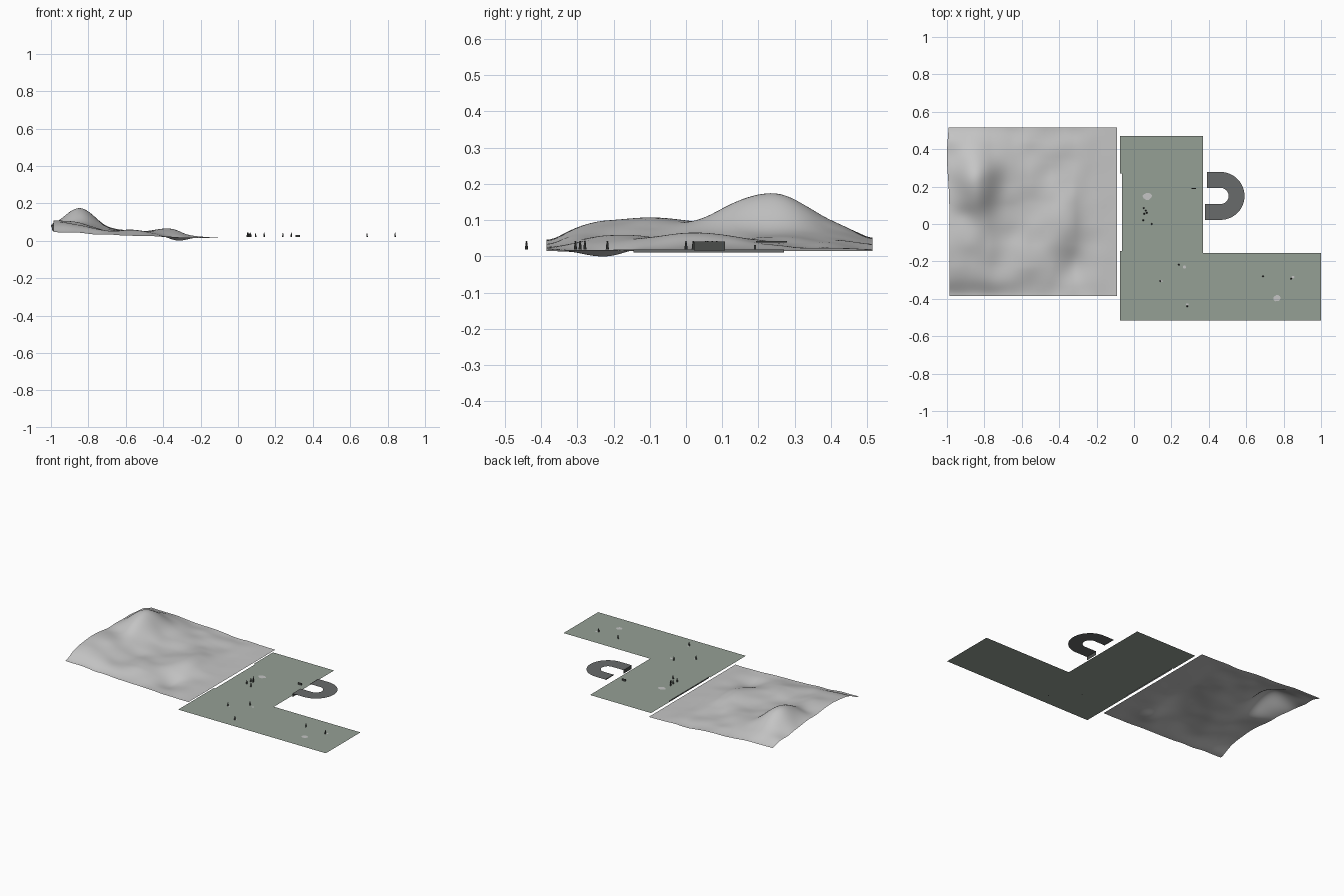
import bpy, bmesh, math, random
from mathutils import Vector, noise

if "Cube" in bpy.data.objects:
    bpy.data.objects.remove(bpy.data.objects["Cube"])

random.seed(4)
GROUND = 0.019
DECK = 0.041


def material(name, rgb):
    m = bpy.data.materials.new(name)
    m.diffuse_color = (*rgb, 1)
    m.use_nodes = True
    m.node_tree.nodes["Principled BSDF"].inputs["Base Color"].default_value = m.diffuse_color
    return m


ROCK = material("light_grey", (0.56, 0.56, 0.56))
GREEN = material("sage_green", (0.30, 0.35, 0.30))
ASPHALT = material("dark_grey", (0.14, 0.145, 0.145))
DARK = material("charcoal", (0.07, 0.075, 0.07))


def finish(name, bm, mat):
    me = bpy.data.meshes.new(name)
    bm.to_mesh(me)
    bm.free()
    me.materials.append(mat)
    ob = bpy.data.objects.new(name, me)
    bpy.context.collection.objects.link(ob)
    return ob


def sheet(name, pts, mat):
    """One flat face through the given 3D points."""
    bm = bmesh.new()
    bm.faces.new([bm.verts.new(p) for p in pts])
    return finish(name, bm, mat)


def wall(name, x, y0, y1, z0, z1, mat):
    """Upright sheet facing +x."""
    return sheet(name, [(x, y0, z0), (x, y1, z0), (x, y1, z1), (x, y0, z1)], mat)


# Rolling hillside: sloping base, hills and hollows (cx, cy, sx, sy, height)
BUMPS = [(-0.84, 0.235, 0.078, 0.12, 0.108),
         (-0.92, -0.12, 0.10, 0.16, 0.036),
         (-0.38, 0.01, 0.07, 0.13, 0.034),
         (-0.31, -0.22, 0.08, 0.08, -0.026),
         (-0.55, -0.18, 0.08, 0.07, 0.012),
         (-0.58, 0.28, 0.10, 0.09, 0.010),
         (-0.92, 0.05, 0.05, 0.04, -0.012)]


def height(x, y):
    t = min(1, max(0, (x + 1) / 0.91))
    z = 0.018 + 0.06 * (1 - t) ** 1.2
    fade = min(1, (1 - t) * 4)
    for cx, cy, sx, sy, h in BUMPS:
        z += fade * h * math.exp(-((x - cx) / sx) ** 2 / 2 - ((y - cy) / sy) ** 2 / 2)
    z -= 0.032 * (1 - t) * math.exp(-((y + 0.385) / 0.06) ** 2)
    z -= 0.022 * (1 - t) * math.exp(-((y - 0.515) / 0.06) ** 2)
    z += fade * 0.008 * noise.noise(Vector((x * 9, y * 9, 2.5)))
    return max(0, z)


N = 80
bm = bmesh.new()
rows = []
for j in range(N + 1):
    y = -0.385 + 0.9 * j / N
    left = -0.987 - 0.013 * math.exp(-((y - 0.36) / 0.15) ** 2)
    row = []
    for i in range(N + 1):
        x = left + (-0.09 - left) * i / N
        row.append(bm.verts.new((x, y, height(x, y))))
    rows.append(row)
low = min(v.co.z for r in rows for v in r)
for r in rows:
    for v in r:
        v.co.z -= low
for j in range(N):
    for i in range(N):
        f = bm.faces.new((rows[j][i], rows[j][i + 1], rows[j + 1][i + 1], rows[j + 1][i]))
        f.smooth = True
finish("hillside", bm, ROCK)

# L-shaped lawn with a shallow notch on its left edge
outline = [(-0.075, -0.515), (1, -0.515), (1, -0.155), (0.37, -0.155), (0.37, 0.47),
           (-0.075, 0.47), (-0.075, 0.27), (-0.065, 0.27), (-0.065, -0.145), (-0.075, -0.145)]
sheet("lawn", [(x, y, GROUND) for x, y in outline], GREEN)
wall("notch_step", -0.065, -0.145, 0.27, 0.011, GROUND, ASPHALT)

# U-shaped raised road
CX, CY, R_OUT, R_IN, SEG = 0.463, 0.15, 0.128, 0.043, 24
bm = bmesh.new()
pairs = []


def road_pair(x, c, s):
    pairs.append([bm.verts.new((x + r * c, CY + r * s, DECK)) for r in (R_IN, R_OUT)])


road_pair(0.38, 0, -1)
for k in range(SEG + 1):
    a = -math.pi / 2 + math.pi * k / SEG
    road_pair(CX, math.cos(a), math.sin(a))
road_pair(0.39, 0, 1)
for (a, b), (c, d) in zip(pairs, pairs[1:]):
    bm.faces.new((a, b, d, c))
finish("loop_road", bm, ASPHALT)
wall("road_end_wall", 0.38, CY - R_OUT, CY - R_IN, GROUND - 0.002, DECK, DARK)
wall("road_end_lip", 0.39, CY + R_IN, CY + R_OUT, DECK - 0.003, DECK + 0.002, DARK)

# Pale irregular ground patches
for k, (x, y, r) in enumerate([(0.765, -0.395, 0.023), (0.073, 0.15, 0.026), (0.85, -0.285, 0.009),
                               (0.27, -0.23, 0.01), (0.145, -0.305, 0.009), (0.285, -0.43, 0.008)]):
    pts = []
    for i in range(10):
        a = math.tau * i / 10
        q = r * random.uniform(0.75, 1.1)
        pts.append((x + q * math.cos(a), y + q * 0.8 * math.sin(a), GROUND + 0.001))
    sheet(f"ground_patch_{k}", pts, ROCK)

# Small standing figures: tapered body and round head
PLACES = [(0.05, 0.02), (0.094, 0.0), (0.14, -0.305), (0.24, -0.217), (0.285, -0.44),
          (0.69, -0.279), (0.84, -0.292), (0.052, 0.085), (0.062, 0.072), (0.055, 0.055),
          (0.068, 0.06)]
for k, (x, y) in enumerate(PLACES):
    bm = bmesh.new()
    body = bmesh.ops.create_cone(bm, cap_ends=True, segments=8, radius1=0.0045,
                                 radius2=0.0025, depth=0.018)
    bmesh.ops.translate(bm, verts=body["verts"], vec=(x, y, GROUND + 0.009))
    head = bmesh.ops.create_icosphere(bm, subdivisions=1, radius=0.0032)
    bmesh.ops.translate(bm, verts=head["verts"], vec=(x, y, GROUND + 0.021))
    finish(f"figure_{k}", bm, DARK)

# Low sign board near the road
bm = bmesh.new()
board = bmesh.ops.create_cube(bm, size=1)
bmesh.ops.scale(bm, verts=board["verts"], vec=(0.024, 0.006, 0.012))
bmesh.ops.translate(bm, verts=board["verts"], vec=(0.319, 0.19, GROUND + 0.006))
finish("sign_board", bm, DARK)
